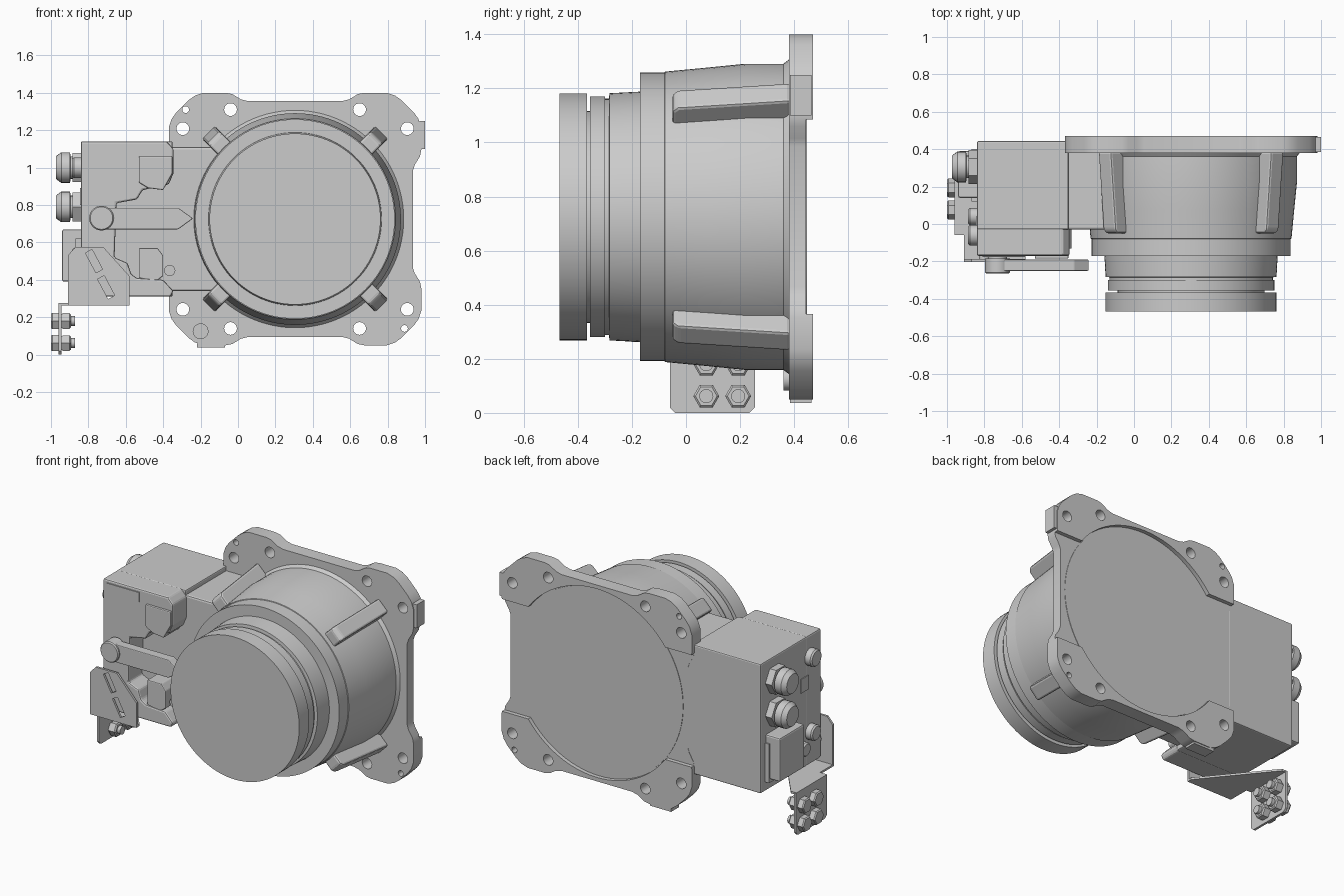
import bpy, bmesh, math
from mathutils import Matrix, Vector

if "Cube" in bpy.data.objects:
    bpy.data.objects.remove(bpy.data.objects["Cube"])

CX, CZ = 0.305, 0.725   # axis of the round housing


def place(axis, a, b, t):
    return {'x': (t, a, b), 'y': (a, t, b), 'z': (a, b, t)}[axis]


def finish(name, bm, bevel=0, smooth=False):
    bmesh.ops.recalc_face_normals(bm, faces=bm.faces)
    me = bpy.data.meshes.new(name)
    bm.to_mesh(me)
    bm.free()
    ob = bpy.data.objects.new(name, me)
    bpy.context.collection.objects.link(ob)
    if bevel:
        m = ob.modifiers.new("bevel", 'BEVEL')
        m.width, m.segments, m.limit_method = bevel, 2, 'ANGLE'
    if smooth:
        shade(ob)
    return ob


def shade(ob):
    bpy.ops.object.select_all(action='DESELECT')
    ob.select_set(True)
    bpy.context.view_layer.objects.active = ob
    bpy.ops.object.shade_smooth_by_angle(angle=math.radians(30))


def prism(name, pts, t0, t1, axis='y', bevel=0):
    """Outline extruded along an axis."""
    bm = bmesh.new()
    lo = [bm.verts.new(place(axis, a, b, t0)) for a, b in pts]
    hi = [bm.verts.new(place(axis, a, b, t1)) for a, b in pts]
    bm.faces.new(lo)
    bm.faces.new(hi[::-1])
    for i in range(len(pts)):
        j = (i + 1) % len(pts)
        bm.faces.new((lo[i], lo[j], hi[j], hi[i]))
    return finish(name, bm, bevel)


def box(name, x0, x1, y0, y1, z0, z1, bevel=0):
    return prism(name, [(x0, z0), (x1, z0), (x1, z1), (x0, z1)], y0, y1, 'y', bevel)


def lathe(name, prof, a, b, axis='y', n=32, smooth=True):
    """Closed turned part: prof = (radius, position along axis)."""
    bm = bmesh.new()
    rings = []
    for r, t in prof:
        rings.append([bm.verts.new(place(axis, a + r * math.cos(2 * math.pi * k / n),
                                         b + r * math.sin(2 * math.pi * k / n), t)) for k in range(n)])
    for p, q in zip(rings, rings[1:]):
        for k in range(n):
            bm.faces.new((p[k], p[(k + 1) % n], q[(k + 1) % n], q[k]))
    bm.faces.new(rings[0])
    bm.faces.new(rings[-1])
    return finish(name, bm, 0, smooth)


def cut(ob, cutters):
    for c in cutters:
        m = ob.modifiers.new("cut", 'BOOLEAN')
        m.operation, m.object, m.solver = 'DIFFERENCE', c, 'EXACT'
        bpy.context.view_layer.objects.active = ob
        bpy.ops.object.modifier_apply(modifier=m.name)
        c.hide_render = True
        bpy.data.objects.remove(c)


# mounting flange with four lobes, bolt holes and shallow rear recess
q = [(.63, .26), (.64, .29), (.668, .335), (.675, .37), (.675, .49), (.66, .535), (.635, .57), (.57, .635),
     (.535, .66), (.49, .675), (.37, .675), (.335, .668), (.29, .64), (.25, .63)]
half = q + [(-x, z) for x, z in q[::-1]]
outline = half + [(-x, -z) for x, z in half]
flange = prism("mounting_flange", [(CX + x, CZ + z) for x, z in outline], .38, .47)
cutters = [lathe("recess_cutter", [(.605, .444), (.605, .6)], CX, CZ, n=96),
           box("side_cutter", -.6, 1.2, .444, .6, .365, 1.085)]
holes = [(CX + sx * x, CZ + sz * z, .034) for sx in (1, -1) for sz in (1, -1) for x, z in ((.60, .483), (.345, .585))]
holes += [(-.28, 1.31, .018), (.89, .14, .018)]
cutters += [lathe("hole_cutter", [(r, .3), (r, .6)], x, z, n=24) for x, z, r in holes]
cut(flange, cutters)
shade(flange)
box("flange_side_pad", .97, 1.0, .385, .465, 1.10, 1.25)
box("flange_bottom_pad", -.22, -.07, .385, .465, .037, .06)
lathe("flange_boss", [(.042, .36), (.042, .4)], -.2, .125, n=24)
lathe("rear_disc", [(.597, .43), (.597, .447)], CX, CZ, n=96)

# turned housing with stepped, grooved nose
lathe("round_housing", [(.457, -.467), (.457, -.366), (.392, -.366), (.392, -.355), (.445, -.355),
                        (.445, -.30), (.437, -.30), (.437, -.285), (.457, -.283), (.463, -.17),
                        (.533, -.17), (.533, -.08), (.537, -.078), (.552, .08), (.566, .22),
                        (.566, .36), (.585, .385)], CX, CZ, n=96)

# four tapering diagonal ribs
for i in range(4):
    rib = prism("housing_rib_%d" % (i + 1), [(.48, -.05), (.60, -.05), (.618, -.03), (.655, .385), (.48, .385)],
                -.048, .048, 'z', .012)
    rot = Matrix.Rotation(math.radians(45 + 90 * i), 4, 'Y')
    rib.data.transform(Matrix.Translation((CX, 0, CZ)) @ rot)

# gearbox side case, neck to the housing, raised front cover
box("side_case", -.84, -.35, -.03, .443, .31, 1.14, .008)
box("case_neck", -.37, 0, -.03, .442, .34, 1.11, .012)
prism("case_front_cover", [(-.84, 1.14), (-.38, 1.14), (-.345, 1.10), (-.345, .97), (-.37, .91), (-.51, .88),
                           (-.54, .83), (-.65, .81), (-.66, .52), (-.59, .49), (-.57, .43), (-.54, .41),
                           (-.40, .40), (-.345, .34), (-.36, .31), (-.84, .31)], -.17, -.02, 'y', .01)
box("front_label_plate", -.81, -.58, -.176, -.16, 1.06, 1.12)
prism("upper_stop_block", [(-.53, .92), (-.48, .89), (-.40, .88), (-.35, .97), (-.35, 1.06), (-.53, 1.06)],
      -.185, -.02, 'y', .006)
prism("lower_stop_block", [(-.53, .41), (-.44, .39), (-.40, .42), (-.40, .53), (-.43, .57), (-.53, .57)],
      -.165, -.02, 'y', .006)
lathe("stop_screw", [(.03, -.13), (.03, 0)], -.365, .45, n=16)

# pointer handle
prism("pointer_arm", [(-.73, .67), (-.32, .67), (-.24, .728), (-.32, .785), (-.73, .785)], -.25, -.19, 'y', .005)
lathe("pointer_hub", [(.05, -.02), (.05, -.185), (.066, -.185), (.066, -.258), (.06, -.265)], -.73, .73)

# cable glands on the left side
for i, z in enumerate((1.0, .79)):
    lathe("gland_nut_%d" % (i + 1), [(.09, -.885), (.09, -.83)], .305, z, 'x', 6, False)
    lathe("gland_cap_%d" % (i + 1), [(.05, -.972), (.062, -.972), (.082, -.945), (.082, -.898), (.06, -.895),
                                    (.06, -.86)], .305, z, 'x', 24)

# plugs, small square cover and connector block on the left side
for i, (y, z, r) in enumerate(((-.06, 1.0, .055), (-.06, .52, .05), (.04, .45, .045))):
    lathe("side_plug_%d" % (i + 1), [(r - .008, -.887), (r, -.878), (r, -.83)], y, z, 'x', 24)
box("square_cover", -.845, -.83, -.04, .04, .80, .89)
box("connector_block", -.94, -.83, .14, .39, .39, .67, .01)
box("connector_base", -.87, -.83, .12, .40, .37, .62)

# bent support bracket: slotted front plate, shelf, hanging foot
plate = prism("bracket_front_plate", [(-.91, .265), (-.58, .265), (-.58, .42), (-.72, .575), (-.87, .575),
                                      (-.91, .53)], -.202, -.188)
slots = []
for x, z in ((-.77, .50), (-.705, .36)):
    c = box("slot_cutter", -.02, .02, -.3, -.1, -.06, .06)
    c.data.transform(Matrix.Translation((x, 0, z)) @ Matrix.Rotation(math.radians(-28), 4, 'Y'))
    slots.append(c)
cut(plate, slots)
lathe("bracket_spacer", [(.03, -.19), (.03, -.15)], -.8, .42, n=16)
prism("bracket_shelf", [(-.96, .25), (-.96, -.06), (-.91, -.06), (-.91, -.202), (-.58, -.202),
                        (-.58, -.17), (-.92, .25)], .262, .275, 'z')
prism("bracket_foot", [(-.06, .27), (-.06, .02), (-.04, 0), (.235, 0), (.255, .02), (.255, .27)], -.96, -.945, 'x')

# bolts and nuts in the foot
for i, (y, z) in enumerate((y, z) for y in (.075, .193) for z in (.062, .18)):
    n = str(i + 1)
    lathe("foot_bolt_head_" + n, [(.044, -1.0), (.05, -.993), (.05, -.96)], y, z, 'x', 6, False)
    lathe("foot_bolt_shank_" + n, [(.026, -.97), (.026, -.872)], y, z, 'x', 16)
    lathe("foot_nut_" + n, [(.043, -.945), (.043, -.938), (.048, -.938), (.048, -.90), (.04, -.893)],
          y, z, 'x', 6, False)
